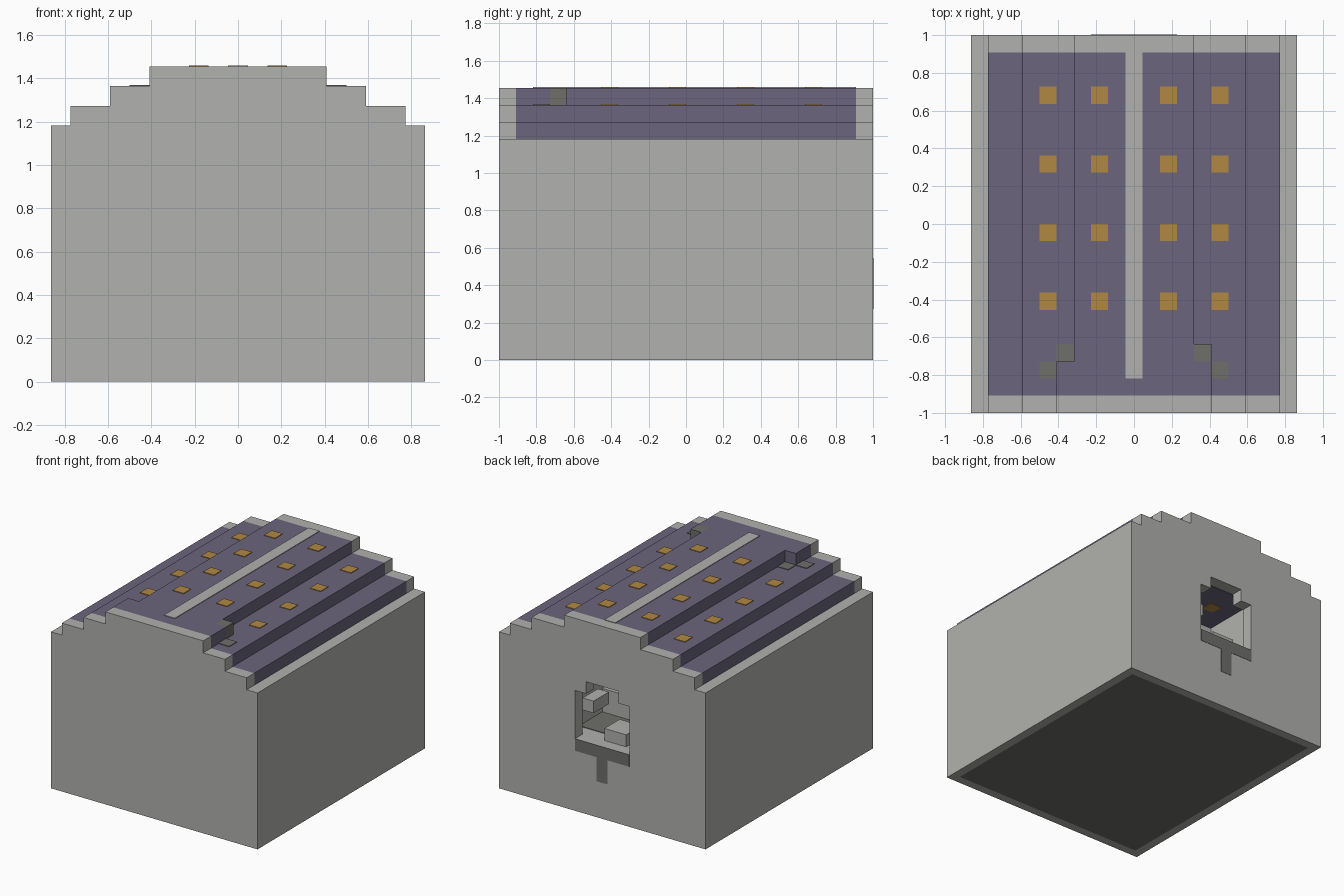
import bpy, bmesh

U = 1 / 11          # one block
PAINT = 0.05        # thickness of painted plates, in blocks

if "Cube" in bpy.data.objects:
    bpy.data.objects.remove(bpy.data.objects["Cube"])


def material(name, rgb):
    m = bpy.data.materials.new(name)
    m.use_nodes = True
    m.diffuse_color = (*rgb, 1)
    m.node_tree.nodes["Principled BSDF"].inputs["Base Color"].default_value = (*rgb, 1)
    return m


STONE = material("light grey", (0.44, 0.44, 0.425))
DARK = material("dark grey", (0.158, 0.158, 0.147))
PURPLE = material("slate purple", (0.145, 0.13, 0.202))
ORANGE = material("lamp orange", (0.434, 0.246, 0.055))


def box(name, x, y, z, *mats):
    """Box from (low, high) ranges given in blocks."""
    bm = bmesh.new()
    bmesh.ops.create_cube(bm, size=1)
    for v in bm.verts:
        v.co = [U * (r[0] if c < 0 else r[1]) for r, c in zip((x, y, z), v.co)]
    mesh = bpy.data.meshes.new(name)
    bm.to_mesh(mesh)
    bm.free()
    for m in mats:
        mesh.materials.append(m)
    ob = bpy.data.objects.new(name, mesh)
    bpy.context.scene.collection.objects.link(ob)
    return ob


def plate(name, x, y, z, mat):
    """Thin painted patch lying on an upward face at height z."""
    return box(name, x, y, (z, z + PAINT), mat)


def end_wall(name, y, half_widths):
    """Stepped gable slab from mirrored profile steps."""
    steps = []
    for k, w in enumerate(half_widths):
        steps += [(w, 13 + k), (w, 14 + k)]
    outline = steps + [(-a, b) for a, b in reversed(steps)]
    bm = bmesh.new()
    face = bm.faces.new([bm.verts.new((a * U, y[0] * U, b * U)) for a, b in outline])
    out = bmesh.ops.extrude_face_region(bm, geom=[face])["geom"]
    bmesh.ops.translate(bm, vec=(0, (y[1] - y[0]) * U, 0),
                        verts=[g for g in out if isinstance(g, bmesh.types.BMVert)])
    bmesh.ops.recalc_face_normals(bm, faces=bm.faces)
    mesh = bpy.data.meshes.new(name)
    bm.to_mesh(mesh)
    bm.free()
    mesh.materials.append(STONE)
    bpy.context.scene.collection.objects.link(bpy.data.objects.new(name, mesh))


# Main body with a dark inset panel underneath
body = box("body", (-9.5, 9.5), (-11, 11), (0, 13), STONE, DARK)
bm = bmesh.new()
bm.from_mesh(body.data)
bottom = [f for f in bm.faces if f.normal.z < -0.9]
bmesh.ops.inset_region(bm, faces=bottom, thickness=U)
for f in bottom:
    f.material_index = 1
bm.to_mesh(body.data)
bm.free()

# Window and the chamber behind it
cutters = [
    box("window_cutter", (-2.5, 2.5), (9, 12), (6, 10), STONE),
    box("window_top_cutter", (-1.5, 1.5), (9, 12), (6.5, 11), STONE),
    box("chamber_cutter", (-3.5, 3.5), (5, 10), (6, 11), STONE),
]
for c in cutters:
    c.hide_render = True
    mod = body.modifiers.new(c.name, "BOOLEAN")
    mod.operation = "DIFFERENCE"
    mod.solver = "EXACT"
    mod.object = c
bpy.context.view_layer.update()
carved = bpy.data.meshes.new_from_object(
    body.evaluated_get(bpy.context.evaluated_depsgraph_get()))
body.modifiers.clear()
body.data = carved
for c in cutters:
    bpy.data.objects.remove(c)

# Chamber fittings
box("chamber_left_block", (1.5, 2.5), (8, 10), (8, 9), STONE)
box("chamber_low_block", (-1.5, 0.5), (8, 10), (6, 7), STONE)
box("chamber_bench", (-3.5, 3.5), (5, 6), (6, 8), STONE)
plate("chamber_floor_panel", (0.5, 3.5), (6, 9), 6, DARK)
box("chamber_back_lamp", (-1.5, 2.5), (5, 5 + PAINT), (8, 10), ORANGE)
box("chamber_side_lamp", (3.5 - PAINT, 3.5), (5, 9), (9, 10), ORANGE)
box("chamber_ceiling", (-3.5, 3.5), (5, 10), (11 - PAINT, 11), PURPLE)
box("chamber_ceiling_lamp", (-2, -1), (7, 8), (11 - 2 * PAINT, 11 - PAINT), ORANGE)

# Painted mark below the window
box("window_sill_mark", (-2.5, 2.5), (11, 11 + PAINT / 2), (5, 6), DARK)
box("window_stem_mark", (-0.5, 0.5), (11, 11 + PAINT / 2), (3, 5), DARK)

# Stepped roof between two end walls
end_wall("front_wall", (-11, -10), (8.5, 6.5, 4.5))
end_wall("back_wall", (10, 11), (8.5, 6.5, 3.5))
for name, w, z in (("lower", 8.5, 13), ("middle", 6.5, 14), ("upper", 3.5, 15)):
    box(name + "_roof_tier", (-w, w), (-10, 10), (z, z + 1), PURPLE)
box("upper_tier_left_end", (3.5, 4.5), (-10, -8), (15, 16), PURPLE)
box("upper_tier_right_end", (-4.5, -3.5), (-10, -8), (15, 16), PURPLE)
box("left_corner_block", (3.5, 4.5), (-8, -7), (15, 16), DARK)
plate("right_corner_patch", (-4.5, -3.5), (-8, -7), 15, DARK)
plate("ridge_stripe", (-0.5, 0.5), (-9, 10), 16, STONE)

# Roof lamps and dark patches, mirrored
for side, s in (("left", 1), ("right", -1)):
    for x, z in ((2, 16), (5, 15)):
        for row, y in enumerate((-4.5, -0.5, 3.5, 7.5)):
            plate(f"{side}_roof_lamp_{z}_{row}", (s * x - 0.5, s * x + 0.5),
                  (y - 0.5, y + 0.5), z, ORANGE)
    plate(side + "_dark_patch", (s * 5 - 0.5, s * 5 + 0.5), (-9, -8), 15, DARK)
